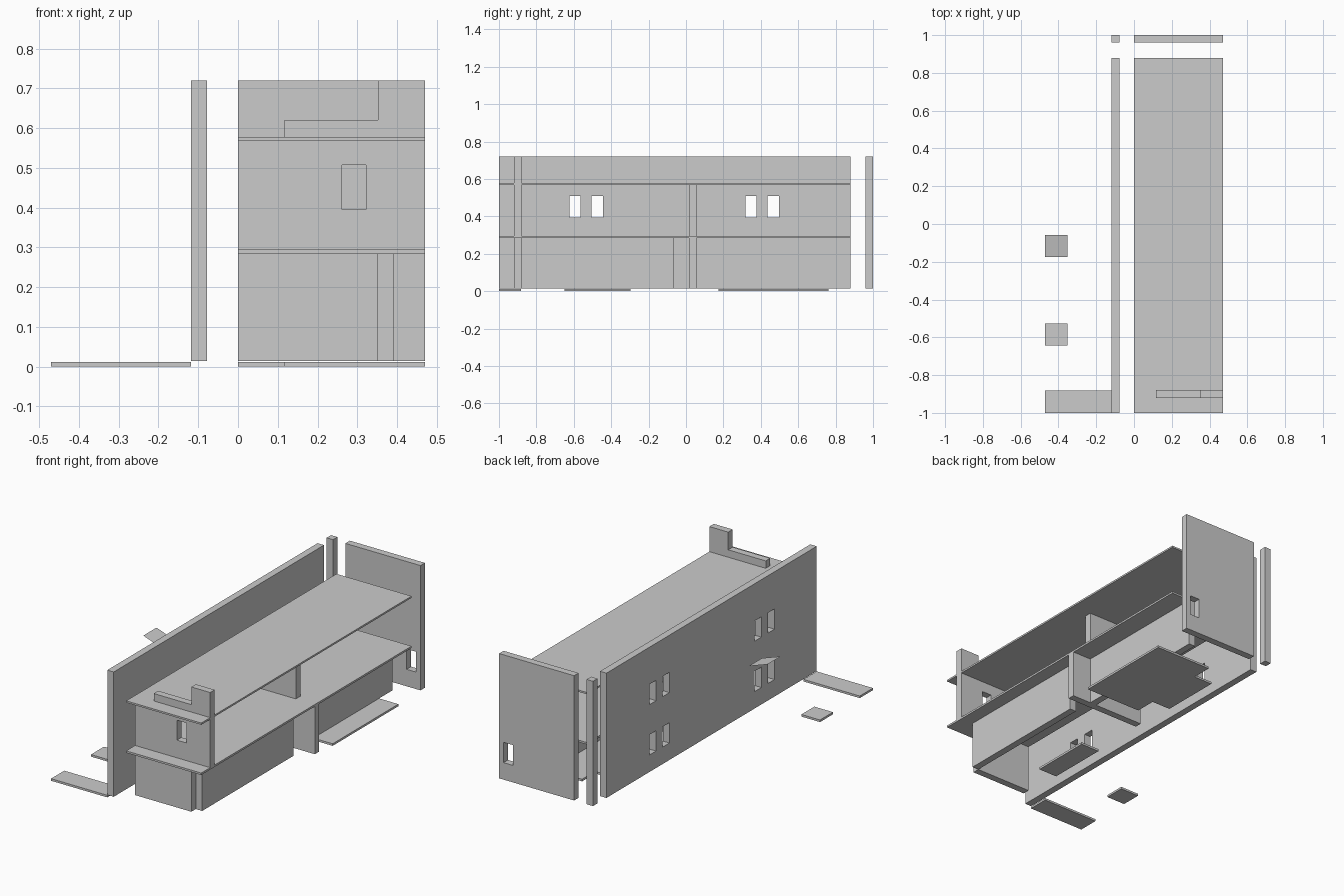
import bpy, bmesh
from mathutils import Vector

if "Cube" in bpy.data.objects:
    bpy.data.objects.remove(bpy.data.objects["Cube"])

T = 0.04                      # wall thickness
G, F1, S1, F2, S2, TOP = 0.014, 0.284, 0.295, 0.568, 0.578, 0.72   # level heights


def finish(name, bm):
    mesh = bpy.data.meshes.new(name)
    bm.to_mesh(mesh)
    bm.free()
    ob = bpy.data.objects.new(name, mesh)
    bpy.context.collection.objects.link(ob)
    return ob


def prism(name, pts, vec):
    """Extrude a flat outline along a vector."""
    bm = bmesh.new()
    face = bm.faces.new([bm.verts.new(p) for p in pts])
    ext = bmesh.ops.extrude_face_region(bm, geom=[face], use_keep_orig=True)
    bmesh.ops.translate(bm, vec=Vector(vec),
                        verts=[g for g in ext["geom"] if isinstance(g, bmesh.types.BMVert)])
    bmesh.ops.recalc_face_normals(bm, faces=bm.faces)
    return finish(name, bm)


def box(name, x0, x1, y0, y1, z0, z1):
    return prism(name, [(x0, y0, z0), (x1, y0, z0), (x1, y1, z0), (x0, y1, z0)], (0, 0, z1 - z0))


def wall(name, axis, at, a0, a1, z0, z1, holes):
    """Wall with through windows; axis is the direction of its thickness."""
    us = sorted({a0, a1, *(v for h in holes for v in h[:2])})
    zs = sorted({z0, z1, *(v for h in holes for v in h[2:])})
    put = (lambda u, z: (at, u, z)) if axis == "x" else (lambda u, z: (u, at, z))
    bm = bmesh.new()
    vert = {(u, z): bm.verts.new(put(u, z)) for u in us for z in zs}
    for ua, ub in zip(us, us[1:]):
        for za, zb in zip(zs, zs[1:]):
            um, zm = (ua + ub) / 2, (za + zb) / 2
            if not any(h[0] < um < h[1] and h[2] < zm < h[3] for h in holes):
                bm.faces.new([vert[ua, za], vert[ub, za], vert[ub, zb], vert[ua, zb]])
    ext = bmesh.ops.extrude_face_region(bm, geom=bm.faces[:], use_keep_orig=True)
    bmesh.ops.translate(bm, vec=Vector((T, 0, 0) if axis == "x" else (0, T, 0)),
                        verts=[g for g in ext["geom"] if isinstance(g, bmesh.types.BMVert)])
    bmesh.ops.recalc_face_normals(bm, faces=bm.faces)
    return finish(name, bm)


# Long side wall with two rows of paired windows, and the separate corner post
windows = [(y, y + 0.06, z, z + 0.115)
           for y in (-0.623, -0.505, 0.317, 0.436) for z in (0.11, 0.395)]
wall("long_wall", "x", -0.118, -1.0, 0.88, G, TOP, windows)
box("corner_post", -0.118, -0.078, 0.96, 1.0, G, TOP)

# Back end wall with one low window
wall("back_wall", "y", 0.96, 0.0, 0.47, G, TOP, [(0.383, 0.442, 0.11, 0.225)])

# Floor slabs
for name, z0, z1 in (("middle_floor", F1, S1), ("upper_floor", F2, S2)):
    box(name, 0.0, 0.47, -1.0, 0.88, z0, z1)

# Front walls: ground floor, first floor with window, stepped parapet
FY = -0.92
box("front_wall_lower", 0.0, 0.352, FY, FY + T, G, F1)
wall("front_wall_upper", "y", FY, 0.0, 0.47, S1, F2, [(0.262, 0.322, 0.395, 0.508)])
step = [(0.117, S2), (0.47, S2), (0.47, TOP), (0.352, TOP), (0.352, 0.62), (0.117, 0.62)]
prism("stepped_parapet", [(x, FY, z) for x, z in step], (0, T, 0))

# Ground floor side walls and partitions
box("side_wall_front", 0.352, 0.392, -0.88, -0.065, G, F1)
box("side_wall_rear", 0.312, 0.352, 0.055, 0.88, G, F1)
box("partition_lower", 0.0, 0.47, 0.015, 0.055, G, F1)
box("partition_upper", 0.0, 0.352, 0.015, 0.055, S1, F2)

# Thin pads on the ground
terrace = [(0.117, 0.175), (0.47, 0.175), (0.47, 0.762), (0.117, 0.762),
           (0.117, 0.645), (0.0, 0.645), (0.0, 0.295), (0.117, 0.295)]
prism("terrace_pad", [(x, y, 0) for x, y in terrace], (0, 0, 0.012))
box("inner_pad", 0.0, 0.117, -0.65, -0.297, 0, 0.012)
box("front_strip_pad", -0.47, -0.118, -1.0, -0.882, 0, 0.012)
box("square_pad", -0.47, -0.353, -0.643, -0.527, 0, 0.012)

# Sloped canopy, a single sheet
bm = bmesh.new()
bm.faces.new([bm.verts.new(p) for p in ((-0.47, -0.175, 0.506), (-0.47, -0.057, 0.506),
                                        (-0.353, -0.057, 0.465), (-0.353, -0.175, 0.465))])
finish("canopy", bm)
